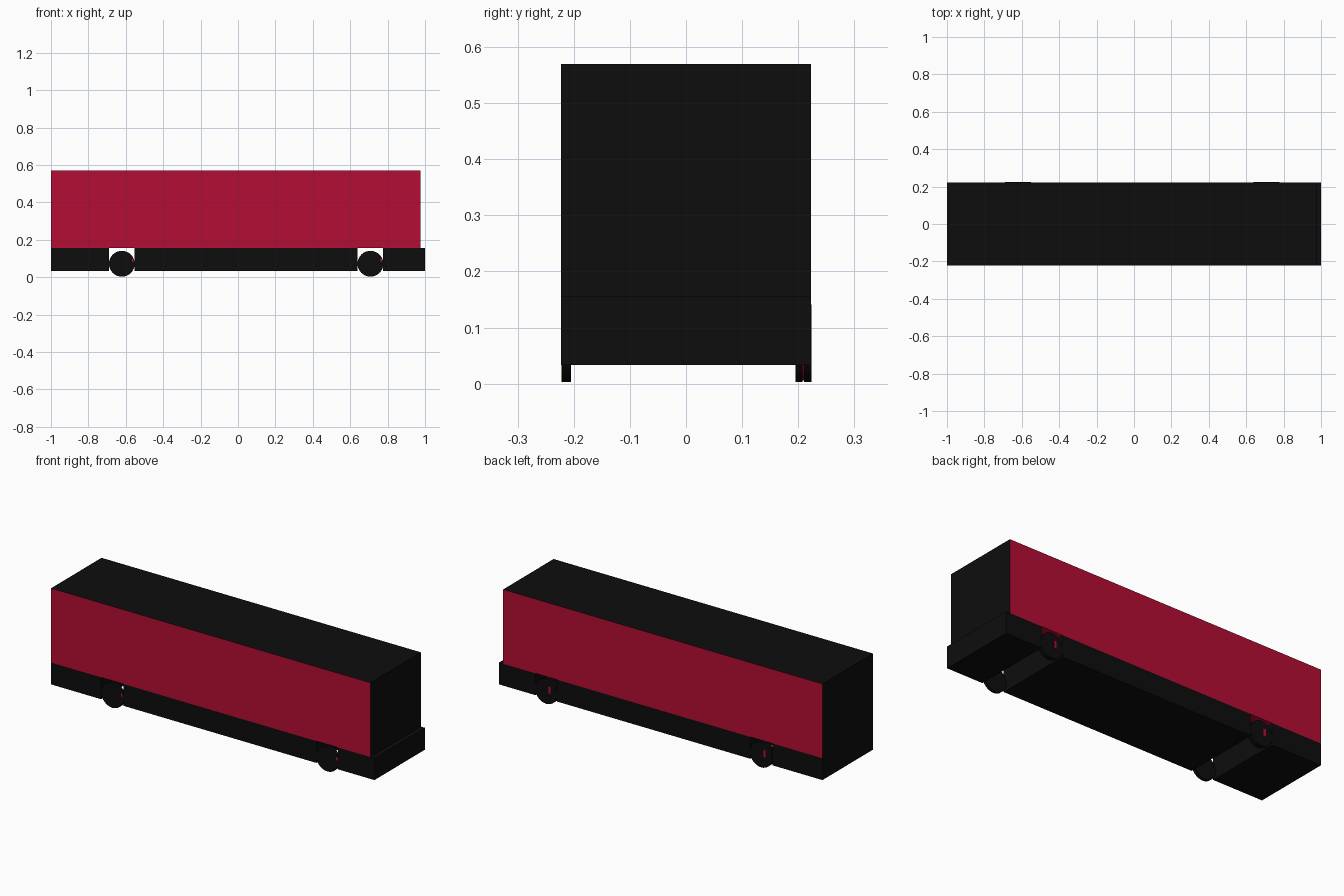
import bpy, bmesh, math

if "Cube" in bpy.data.objects:
    bpy.data.objects.remove(bpy.data.objects["Cube"])

def material(name, rgb):
    m = bpy.data.materials.new(name)
    m.diffuse_color = (*rgb, 1)
    m.use_nodes = True
    m.node_tree.nodes["Principled BSDF"].inputs["Base Color"].default_value = m.diffuse_color
    return m

RED = material("crimson red", (0.46, 0.004, 0.034))
BLACK = material("near black", (0.004, 0.004, 0.004))

def finish(name, bm, mats):
    me = bpy.data.meshes.new(name)
    bm.to_mesh(me)
    bm.free()
    for m in mats:
        me.materials.append(m)
    ob = bpy.data.objects.new(name, me)
    bpy.context.collection.objects.link(ob)
    return ob

def box(name, x, y, z, mats, rule=None):
    bm = bmesh.new()
    bmesh.ops.create_cube(bm, size=1)
    for v in bm.verts:
        for i, (lo, hi) in enumerate((x, y, z)):
            v.co[i] = lo if v.co[i] < 0 else hi
    bm.normal_update()
    if rule:
        for f in bm.faces:
            f.material_index = rule(f.normal)
    return finish(name, bm, mats)

def disc(name, x, y0, y1, z, r, mat):
    bm = bmesh.new()
    bmesh.ops.create_cone(bm, cap_ends=True, segments=32, radius1=r, radius2=r, depth=y1 - y0)
    ob = finish(name, bm, [mat])
    ob.rotation_euler.x = math.pi / 2
    ob.location = (x, (y0 + y1) / 2, z)
    bpy.context.view_layer.objects.active = ob
    ob.select_set(True)
    bpy.ops.object.shade_smooth_by_angle(angle=math.radians(35))
    ob.select_set(False)

W = 0.223

# Upper body: red sides and underside, black roof and ends
box("upper_body", (-1, 0.975), (-W, W), (0.155, 0.57), [RED, BLACK],
    lambda n: 1 if n.z > 0.5 or abs(n.x) > 0.5 else 0)

# Lower skirt blocks, with open wheel gaps between them
for name, x0, x1 in (("rear_skirt", -1, -0.69), ("middle_skirt", -0.553, 0.64),
                     ("front_skirt", 0.775, 1)):
    box(name, (x0, x1), (-W, W), (0.033, 0.155), [BLACK])

# Wheels: single discs on one side, paired discs with a red core on the other
for end, x in (("rear", -0.621), ("front", 0.708)):
    disc(end + "_near_wheel", x, -0.222, -0.205, 0.072, 0.069, BLACK)
    disc(end + "_far_wheel_outer", x, 0.210, 0.2235, 0.072, 0.069, BLACK)
    disc(end + "_far_wheel_core", x, 0.208, 0.210, 0.072, 0.066, RED)
    disc(end + "_far_wheel_inner", x, 0.195, 0.208, 0.072, 0.069, BLACK)
    # small red marks on the wheel faces
    box(end + "_near_mark", (x + 0.054, x + 0.062), (-0.2225, -0.2215), (0.08, 0.1), [RED])
    box(end + "_far_mark", (x - 0.028, x - 0.014), (0.223, 0.224), (0.065, 0.105), [RED])
